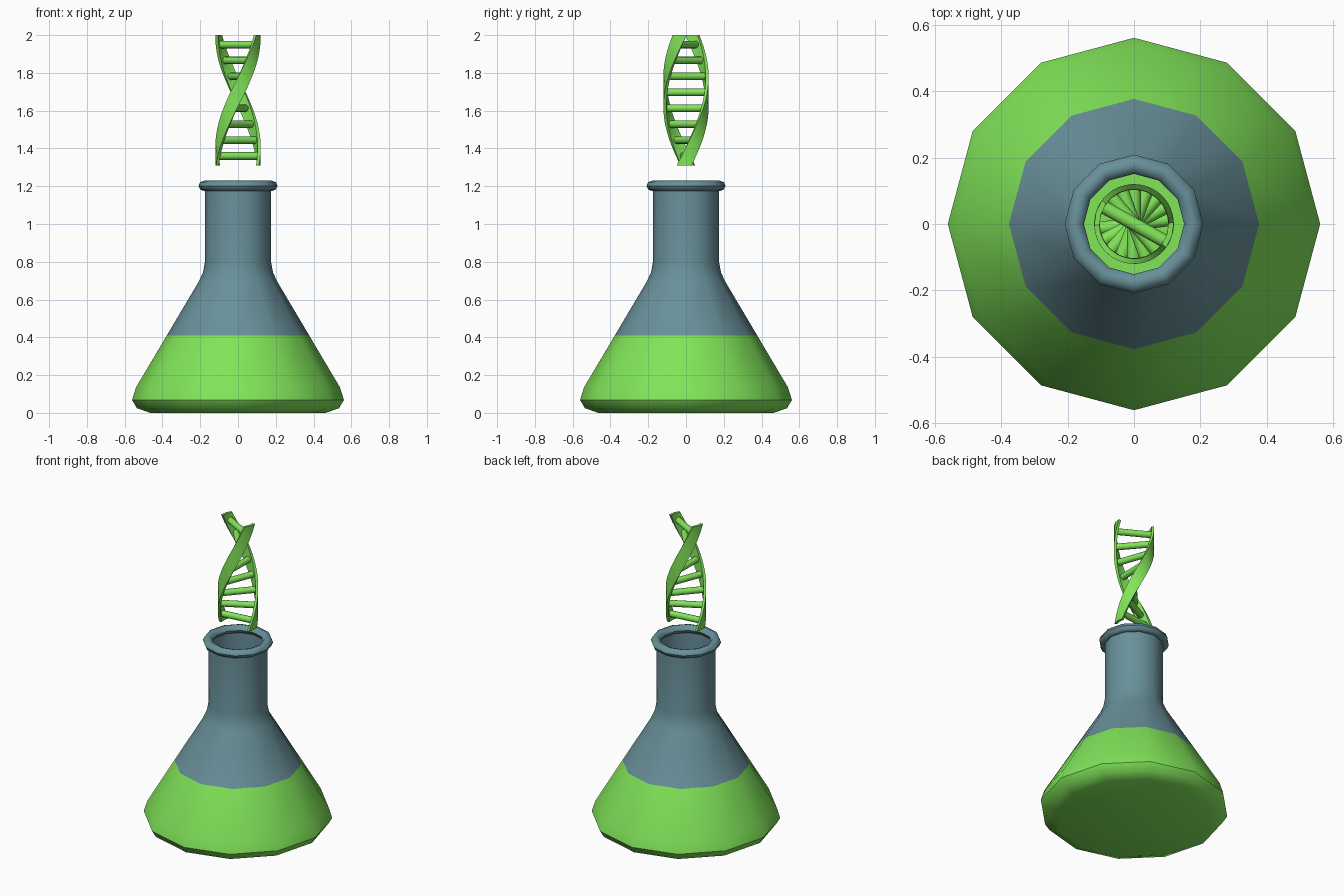
import bpy, bmesh, math
from mathutils import Matrix

if "Cube" in bpy.data.objects:
    bpy.data.objects.remove(bpy.data.objects["Cube"])

SIDES = 12


def material(name, rgb):
    m = bpy.data.materials.new(name)
    m.diffuse_color = (*rgb, 1)
    m.use_nodes = True
    m.node_tree.nodes["Principled BSDF"].inputs["Base Color"].default_value = m.diffuse_color
    return m


green = material("green_liquid", (0.22, 0.78, 0.10))
glass = material("blue_grey_glass", (0.14, 0.28, 0.32))


def finish(bm, name, mat, angle=45):
    bmesh.ops.recalc_face_normals(bm, faces=bm.faces)
    me = bpy.data.meshes.new(name)
    bm.to_mesh(me)
    bm.free()
    me.materials.append(mat)
    ob = bpy.data.objects.new(name, me)
    bpy.context.collection.objects.link(ob)
    bpy.ops.object.select_all(action='DESELECT')
    bpy.context.view_layer.objects.active = ob
    ob.select_set(True)
    bpy.ops.object.shade_smooth_by_angle(angle=math.radians(angle))
    return ob


def bridge(bm, rings, wrap=False):
    pairs = list(zip(rings, rings[1:])) + ([(rings[-1], rings[0])] if wrap else [])
    for a, b in pairs:
        for i in range(len(a)):
            j = (i + 1) % len(a)
            bm.faces.new((a[i], a[j], b[j], b[i]))


def lathe(name, profile, mat, caps=False, wrap=False):
    bm = bmesh.new()
    rings = [[bm.verts.new((r * math.cos(math.tau * i / SIDES),
                            r * math.sin(math.tau * i / SIDES), z))
              for i in range(SIDES)] for r, z in profile]
    bridge(bm, rings, wrap)
    if caps:
        bm.faces.new(rings[0])
        bm.faces.new(rings[-1])
    return finish(bm, name, mat)


# Liquid-filled base, closed at the liquid level
lathe("liquid", [(0.465, 0), (0.535, 0.025), (0.561, 0.068),
                 (0.54, 0.135), (0.377, 0.41)], green, caps=True)

# Open glass cone and neck
lathe("flask_glass", [(0.377, 0.41), (0.205, 0.70), (0.185, 0.745),
                      (0.175, 0.80), (0.175, 1.20)], glass)

# Rolled lip
lathe("flask_rim", [(0.18 + 0.029 * math.cos(math.tau * k / 8),
                     1.202 + 0.027 * math.sin(math.tau * k / 8))
                    for k in range(8)], glass, wrap=True)

# Double helix: half a turn over 0.74 units
Z0, Z1 = 1.31, 2.0


def turn(z):
    return math.pi / 2 + (z - 1.70) * math.pi / 0.74


def strand(name, phase):
    bm = bmesh.new()
    half = math.radians(19)
    section = [(0.120, -half), (0.120, 0), (0.120, half),
               (0.104, half), (0.104, 0), (0.104, -half)]
    rings = []
    for k in range(25):
        z = Z0 + (Z1 - Z0) * k / 24
        rings.append([bm.verts.new((r * math.cos(turn(z) + phase + a),
                                    r * math.sin(turn(z) + phase + a), z))
                      for r, a in section])
    bridge(bm, rings)
    bm.faces.new(rings[0])
    bm.faces.new(rings[-1])
    return finish(bm, name, green)


strand("helix_strand_a", 0)
strand("helix_strand_b", math.pi)

# Rungs joining the strands
bm = bmesh.new()
for k in range(8):
    z = 1.36 + 0.0843 * k
    m = (Matrix.Translation((0, 0, z)) @ Matrix.Rotation(turn(z), 4, 'Z')
         @ Matrix.Rotation(math.pi / 2, 4, 'Y'))
    bmesh.ops.create_cone(bm, cap_ends=True, segments=12, radius1=0.02,
                          radius2=0.02, depth=0.218, matrix=m)
finish(bm, "helix_rungs", green)
